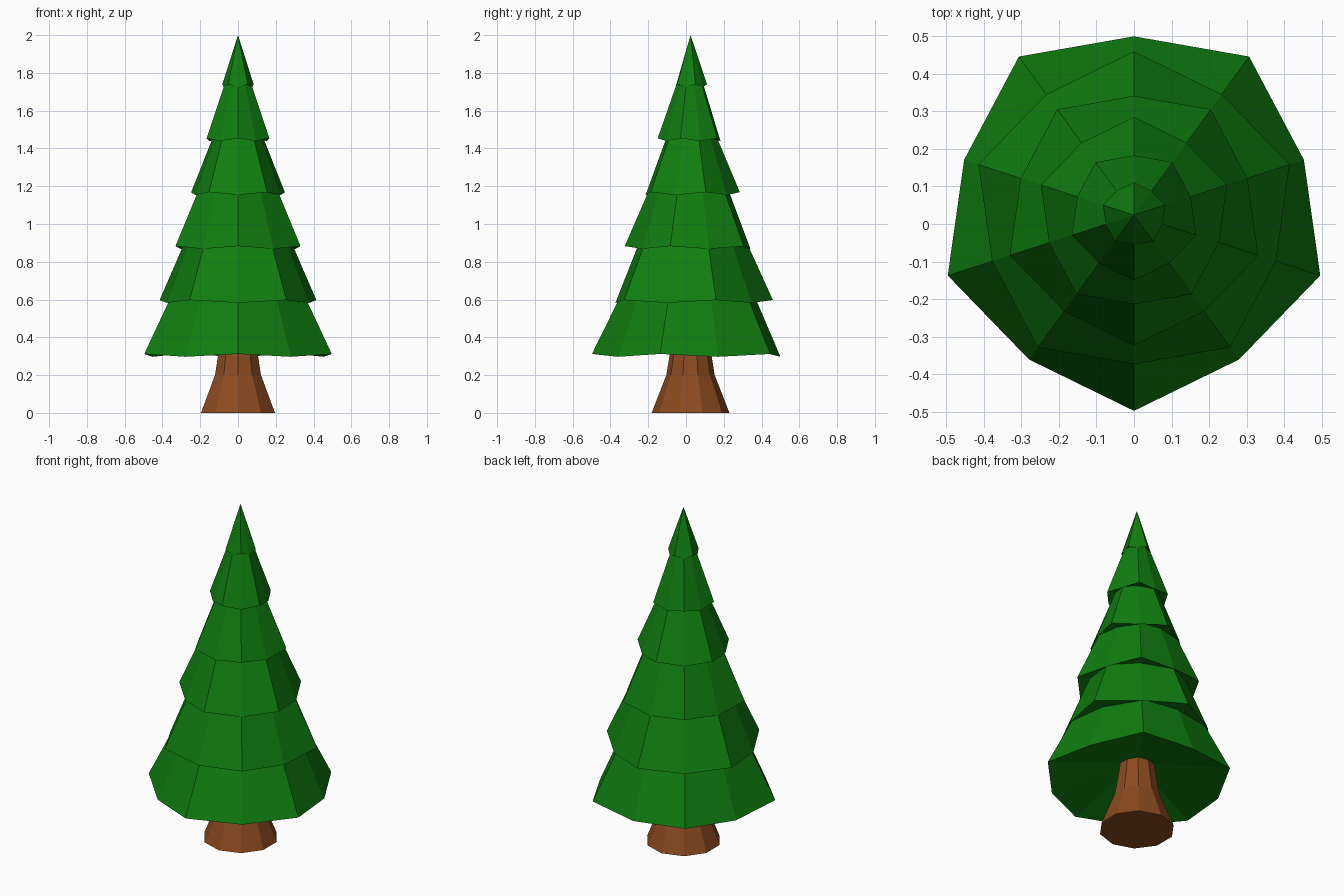
import bpy, bmesh
from math import cos, sin, radians

if "Cube" in bpy.data.objects:
    bpy.data.objects.remove(bpy.data.objects["Cube"])

SIDES = 10
CY = 0.024   # the tree axis sits slightly behind the origin


def material(name, color):
    m = bpy.data.materials.new(name)
    m.diffuse_color = color
    m.use_nodes = True
    m.node_tree.nodes["Principled BSDF"].inputs["Base Color"].default_value = m.diffuse_color
    return m


def ring(bm, r_long, r_short, z_long, z_short, phase):
    """Ten-sided ring whose corners alternate between long and short."""
    verts = []
    for i in range(SIDES):
        a = radians(-90 + 36 * i)
        is_long = (i + phase) % 2 == 0
        r, z = (r_long, z_long) if is_long else (r_short, z_short)
        verts.append(bm.verts.new((r * cos(a), CY + r * sin(a), z)))
    return verts


def bridge(bm, low, high):
    for i in range(SIDES):
        j = (i + 1) % SIDES
        bm.faces.new((low[i], low[j], high[j], high[i]))


def fan(bm, loop, z):
    tip = bm.verts.new((0, CY, z))
    for i in range(SIDES):
        bm.faces.new((loop[i], loop[(i + 1) % SIDES], tip))


def finish(bm, name, mat):
    bmesh.ops.recalc_face_normals(bm, faces=bm.faces)
    me = bpy.data.meshes.new(name)
    bm.to_mesh(me)
    bm.free()
    me.materials.append(mat)
    bpy.context.collection.objects.link(bpy.data.objects.new(name, me))


# Trunk: flared foot, then a slim stem reaching into the foliage
bm = bmesh.new()
loops = [ring(bm, r, r, z, z, 0)
         for r, z in ((0.206, 0), (0.128, 0.2), (0.11, 0.31), (0.095, 0.41))]
for a, b in zip(loops, loops[1:]):
    bridge(bm, a, b)
bm.faces.new(loops[0])
bm.faces.new(loops[-1])
finish(bm, "trunk", material("bark", (0.26, 0.07, 0.014, 1)))

# Foliage: six skirts, each turned one corner from the one below
rims = [0.522, 0.436, 0.348, 0.261, 0.174, 0.087]
tops = [0.38, 0.305, 0.223, 0.14, 0.073]
bm = bmesh.new()
previous = None
for k, r in enumerate(rims):
    z = 0.297 + 0.2855 * k
    rim = ring(bm, r, r * 0.912, z + 0.015, z, k)
    if previous is None:
        fan(bm, rim, 0.42)                 # hollow underside
    else:
        bridge(bm, previous, rim)          # overhang onto the skirt below
    if k < len(tops):
        zt = z + 0.2855 + 0.018
        previous = ring(bm, tops[k], tops[k] * 0.912, zt, zt, k)
        bridge(bm, rim, previous)
    else:
        fan(bm, rim, 2.0)                  # pointed tip
finish(bm, "foliage", material("needles", (0.005, 0.21, 0.005, 1)))
